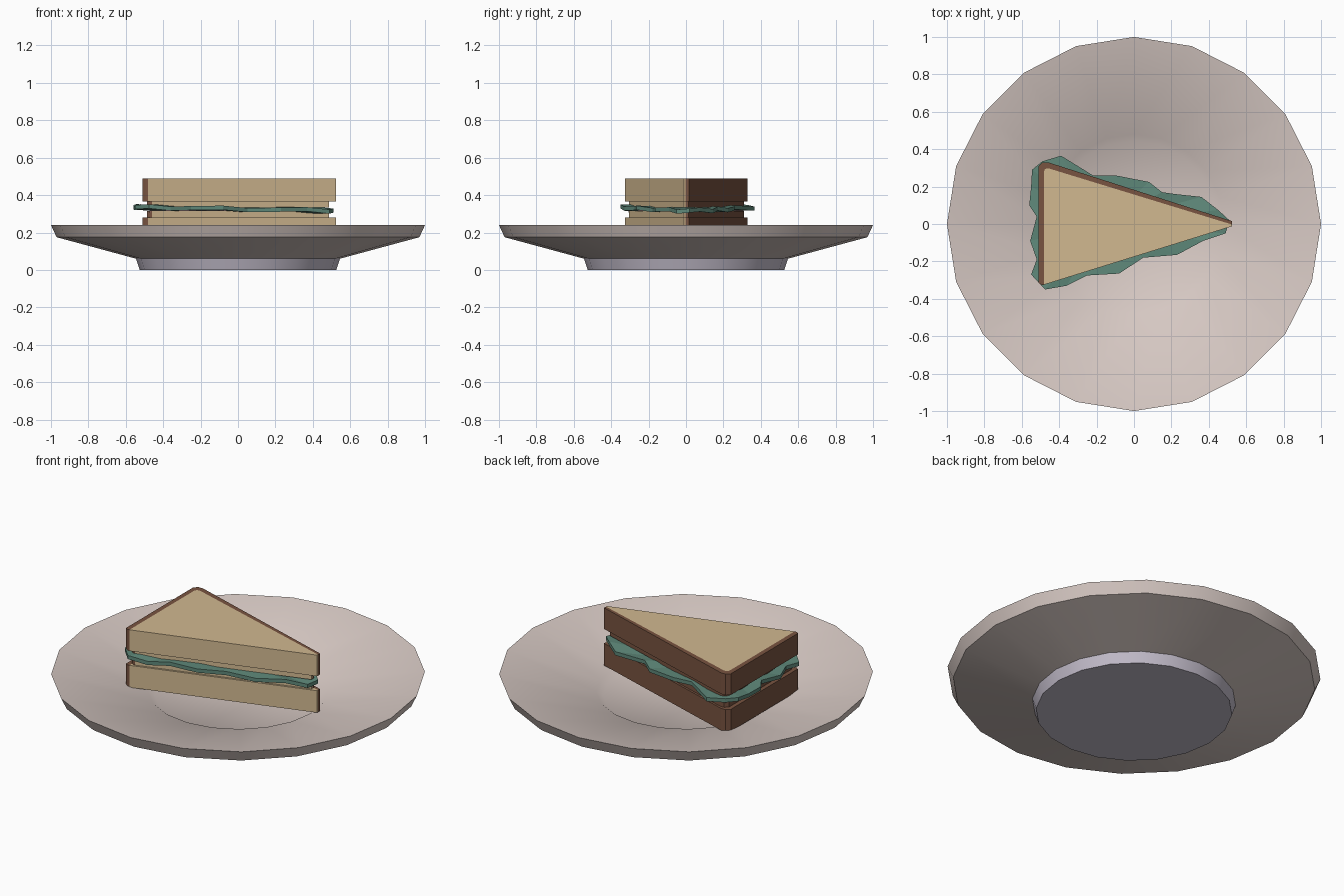
import bpy, bmesh, math

if "Cube" in bpy.data.objects:
    bpy.data.objects.remove(bpy.data.objects["Cube"])


def material(name, rgb):
    m = bpy.data.materials.new(name)
    m.diffuse_color = (*rgb, 1)
    m.use_nodes = True
    m.node_tree.nodes["Principled BSDF"].inputs["Base Color"].default_value = m.diffuse_color
    return m


PLATE = material("warm white glaze", (0.68, 0.585, 0.55))
FOOT = material("cool grey foot", (0.55, 0.51, 0.60))
CRUMB = material("bread crumb", (0.64, 0.48, 0.28))
CRUST = material("bread crust", (0.19, 0.088, 0.052))
GREEN = material("lettuce green", (0.115, 0.25, 0.195))
HAM = material("ham", (0.36, 0.17, 0.19))


def finish(name, bm, mats):
    bmesh.ops.recalc_face_normals(bm, faces=bm.faces)
    me = bpy.data.meshes.new(name)
    bm.to_mesh(me)
    bm.free()
    for m in mats:
        me.materials.append(m)
    ob = bpy.data.objects.new(name, me)
    bpy.context.collection.objects.link(ob)
    return ob


def lathe(name, profile, mats, foot_height, sides=20):
    bm = bmesh.new()
    rings = []
    for r, z in profile:
        rings.append([bm.verts.new((r * math.cos(2 * math.pi * i / sides),
                                    r * math.sin(2 * math.pi * i / sides), z))
                      for i in range(sides)])
    for a, b in zip(rings, rings[1:]):
        for i in range(sides):
            j = (i + 1) % sides
            bm.faces.new((a[i], a[j], b[j], b[i]))
    bm.faces.new(rings[0])
    bm.faces.new(rings[-1])
    # the foot ring is everything at the very bottom
    for f in bm.faces:
        f.material_index = int(max(v.co.z for v in f.verts) <= foot_height)
    ob = finish(name, bm, mats)
    bpy.context.view_layer.objects.active = ob
    ob.select_set(True)
    bpy.ops.object.shade_smooth_by_angle(angle=math.radians(35))
    ob.select_set(False)


def prism(name, outline, z0, z1, mat):
    bm = bmesh.new()
    low = [bm.verts.new((x, y, z0)) for x, y in outline]
    high = [bm.verts.new((x, y, z1)) for x, y in outline]
    n = len(outline)
    bm.faces.new(low)
    bm.faces.new(high)
    for i in range(n):
        j = (i + 1) % n
        bm.faces.new((low[i], low[j], high[j], high[i]))
    return finish(name, bm, [mat])


# plate: foot, underside, rim, dish and shallow well
lathe("plate", [(0.525, 0), (0.545, 0.06), (0.97, 0.175), (1.0, 0.24),
                (0.48, 0.132), (0.445, 0.108)], [PLATE, FOOT], 0.065)

# bread slice outlines: crumb wedge, and crust strip along two sides
crumb = [(-0.482, -0.325), (0.525, -0.012), (0.525, -0.003),
         (-0.455, 0.297), (-0.475, 0.295), (-0.482, 0.28)]
crust = [(-0.482, -0.325), (-0.482, 0.28), (-0.475, 0.295), (-0.455, 0.297),
         (0.525, -0.003), (0.525, 0.015), (-0.46, 0.33), (-0.49, 0.33),
         (-0.51, 0.31), (-0.51, -0.315), (-0.495, -0.325)]


def slice_of_bread(name, z0, z1, s=1.0):
    for part, outline, mat in (("crumb", crumb, CRUMB), ("crust", crust, CRUST)):
        pts = [(x * s - (1 - s) * 0.1, y * s) for x, y in outline]
        prism(name + "_" + part, pts, z0, z1, mat)


slice_of_bread("bottom_bread", 0.15, 0.28)
slice_of_bread("top_bread", 0.365, 0.49)
# set-back inner faces of the slices
slice_of_bread("lower_inner_bread", 0.28, 0.315, 0.94)
slice_of_bread("upper_inner_bread", 0.335, 0.365, 0.94)

# ham slice between the breads
prism("ham", [(x * 0.96 - 0.004, y * 0.96)
              for x, y in ((-0.49, -0.32), (0.5, -0.01), (0.5, 0.01), (-0.49, 0.32))],
      0.306, 0.318, HAM)

# lettuce leaf with ragged, wavy edge
edge = [(-.55, -.27), (-.475, -.35), (-.36, -.33), (-.25, -.275), (-.08, -.265),
        (.05, -.18), (.23, -.165), (.37, -.09), (.49, -.05), (.51, .02),
        (.45, .075), (.36, .145), (.22, .16), (.15, .17), (.08, .225),
        (-.1, .26), (-.22, .26), (-.39, .365), (-.49, .335), (-.545, .29),
        (-.55, .2), (-.56, .1), (-.52, .04), (-.555, -.09), (-.52, -.19)]
bm = bmesh.new()
n = len(edge)
layers = []
for dz in (-0.011, 0.011):
    ring = [bm.verts.new((x, y, 0.326 - 0.018 * x + 0.006 * math.sin(i * 2.1) + dz))
            for i, (x, y) in enumerate(edge)]
    mid = bm.verts.new((-0.17, 0, 0.327 + dz))
    for i in range(n):
        bm.faces.new((mid, ring[i], ring[(i + 1) % n]))
    layers.append(ring)
for i in range(n):
    j = (i + 1) % n
    bm.faces.new((layers[0][i], layers[0][j], layers[1][j], layers[1][i]))
finish("lettuce", bm, [GREEN])
